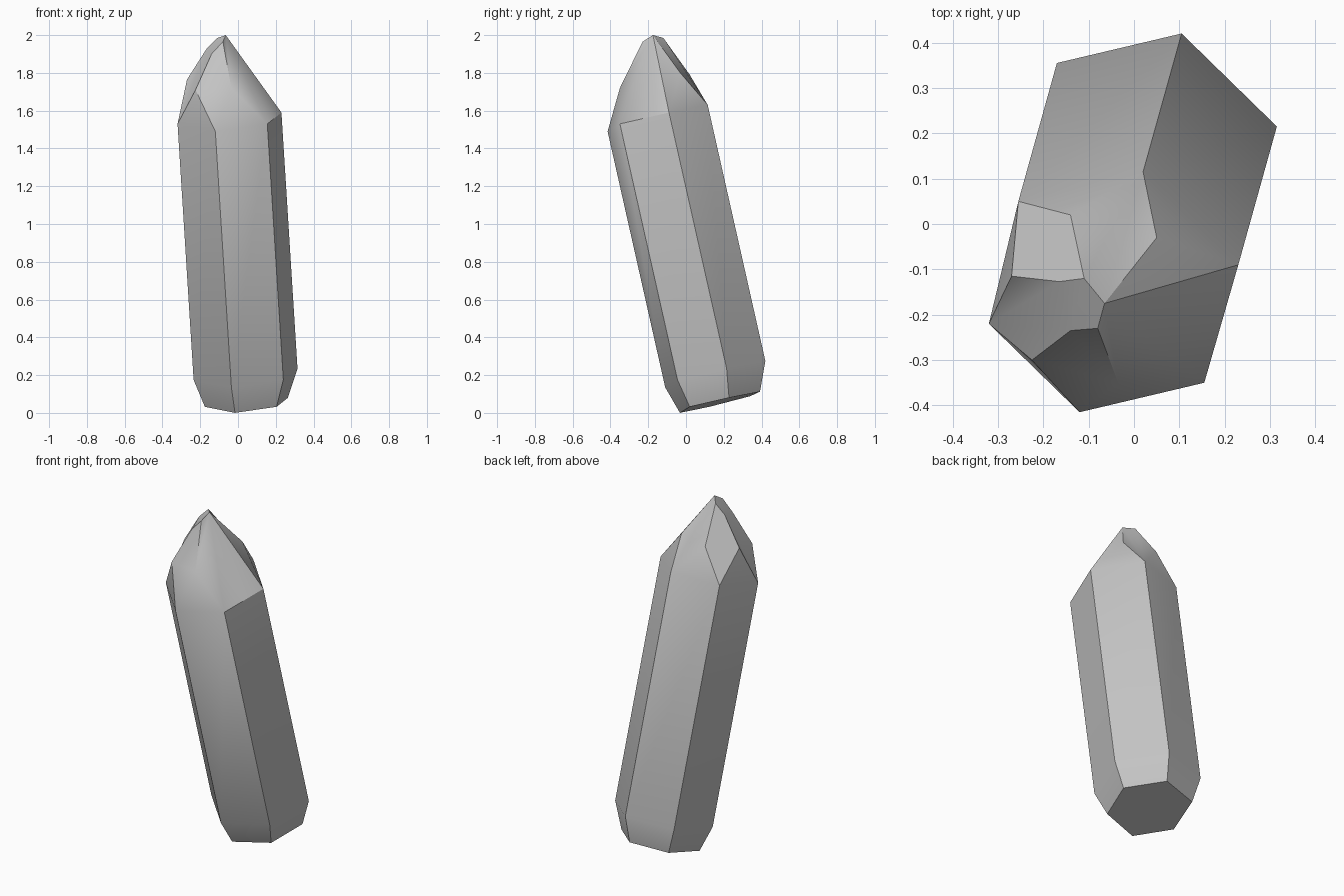
import bpy
import bmesh
import math
from mathutils import Vector

cube = bpy.data.objects.get("Cube")
if cube:
    bpy.data.objects.remove(cube, do_unlink=True)

# Stone colour
stone = bpy.data.materials.new("pale_grey_stone")
stone.use_nodes = True
stone.diffuse_color = (0.55, 0.55, 0.55, 1)
shader = next(n for n in stone.node_tree.nodes if n.type == "BSDF_PRINCIPLED")
shader.inputs["Base Color"].default_value = stone.diffuse_color

# Shoulder ring where the six-sided shaft meets the point
shoulder = {
    "A": (0.23, -0.09, 1.59), "B": (0.155, -0.35, 1.53),
    "C": (-0.12, -0.415, 1.49), "D": (-0.32, -0.22, 1.53),
    "E": (-0.255, 0.05, 1.6), "F": (0.02, 0.115, 1.63),
}

# Corners of the irregular cut point, with T as the apex
point = {
    "T": (-0.065, -0.175, 2),
    "g": (-0.08, -0.23, 1.965), "h": (-0.11, -0.12, 1.985),
    "i": (-0.165, -0.127, 1.93), "j": (-0.27, -0.115, 1.765),
    "k": (-0.14, -0.235, 1.9), "l": (-0.225, -0.3, 1.71),
    "m": (-0.035, -0.35, 1.72), "n": (0.05, -0.03, 1.8),
    "o": (-0.14, 0.02, 1.79),
}

# Facets of the point, spelled by their corners
front_facet = ["Cmgkl"]
left_back_facet = ["Eohij"]
right_side = ["BCm", "Tgm", "TmB", "TBA", "TAn", "nAF", "TnF"]
back_side = ["FEo", "Foh", "FhT"]
left_side = ["CDl", "DEj", "Dji", "Dikl", "ihTgk"]

bm = bmesh.new()
corner = {name: bm.verts.new(co) for name, co in {**shoulder, **point}.items()}
for facet in front_facet + left_back_facet + right_side + back_side + left_side:
    bm.faces.new([corner[name] for name in facet])


def extend(ring, shift, scale=1.0):
    """Join a ring to a shifted, scaled copy of itself and return the copy."""
    centre = sum((v.co for v in ring), Vector()) / len(ring)
    copy = [bm.verts.new(centre + (v.co - centre) * scale + Vector(shift))
            for v in ring]
    for i in range(len(ring)):
        j = (i + 1) % len(ring)
        bm.faces.new((ring[i], ring[j], copy[j], copy[i]))
    return copy


# Leaning shaft, tapered foot and flat base
upper_ring = [corner[name] for name in shoulder]
lower_ring = extend(upper_ring, (0.085, 0.305, -1.355))
base_ring = extend(lower_ring, (0.005, 0.025, -0.149), 0.8)
bm.faces.new(base_ring)
bmesh.ops.recalc_face_normals(bm, faces=bm.faces)

mesh = bpy.data.meshes.new("crystal")
bm.to_mesh(mesh)
bm.free()
mesh.materials.append(stone)
crystal = bpy.data.objects.new("crystal", mesh)
bpy.context.collection.objects.link(crystal)

# Soft shading across shallow edges, crisp along the shaft
bpy.ops.object.select_all(action="DESELECT")
crystal.select_set(True)
bpy.context.view_layer.objects.active = crystal
bpy.ops.object.shade_smooth_by_angle(angle=math.radians(30))
